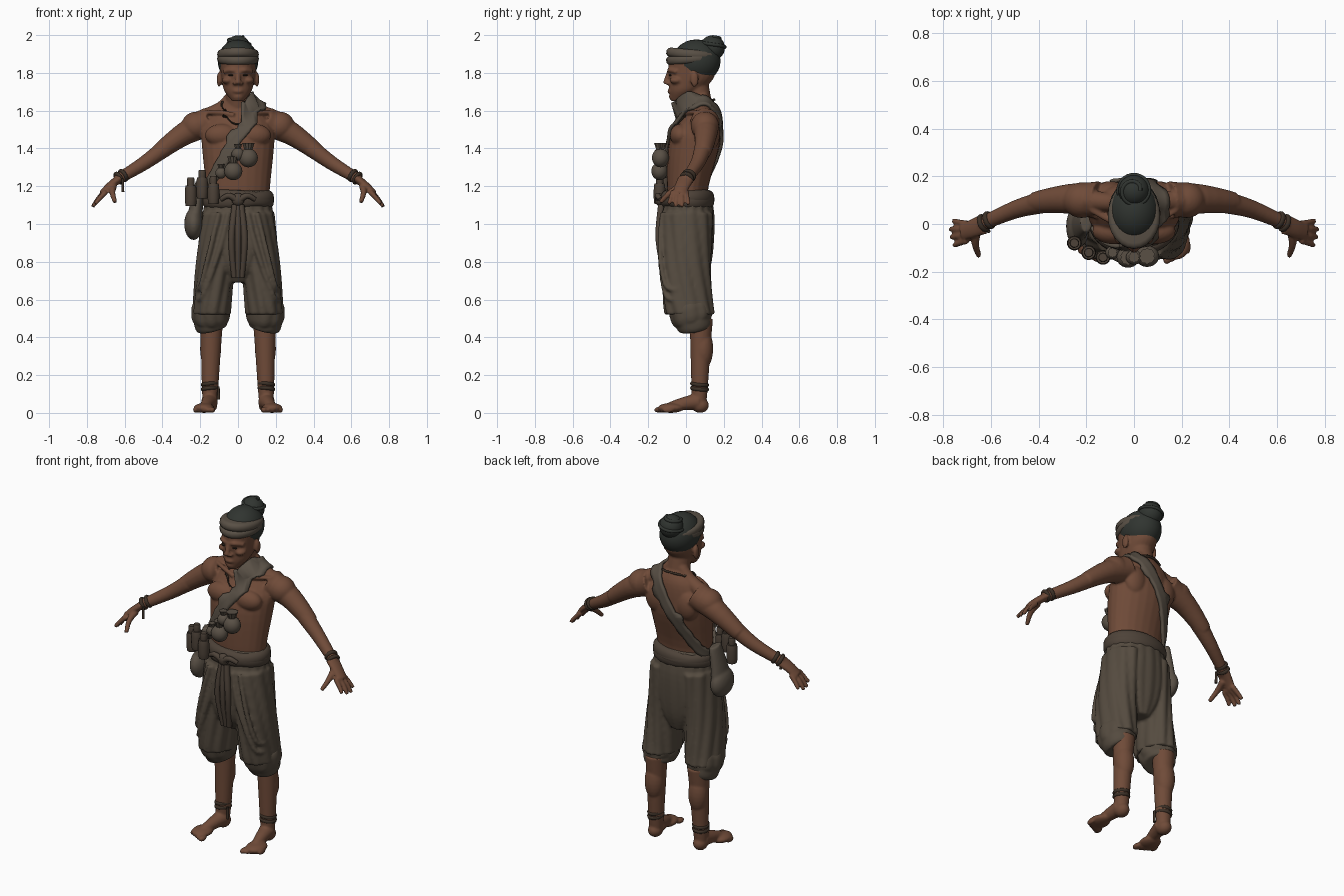
import bpy, bmesh, math
from mathutils import Vector, Matrix

if "Cube" in bpy.data.objects:
    bpy.data.objects.remove(bpy.data.objects["Cube"], do_unlink=True)

X, Y, Z = Vector((1, 0, 0)), Vector((0, 1, 0)), Vector((0, 0, 1))


def material(name, *colour):
    mat = bpy.data.materials.new(name)
    mat.use_nodes = True
    mat.diffuse_color = (*colour, 1)
    shader = next(node for node in mat.node_tree.nodes if node.type == "BSDF_PRINCIPLED")
    shader.inputs["Base Color"].default_value = (*colour, 1)
    shader.inputs["Roughness"].default_value = .8
    return mat


skin = material("brown_skin", .16, .07, .04)
trouser_cloth = material("trouser_cloth", .09, .07, .05)
sash_cloth = material("sash_cloth", .075, .055, .04)
strap_cloth = material("strap_cloth", .1, .08, .06)
hair_grey = material("dark_grey_hair", .03, .035, .03)
cord = material("dark_cord", .045, .03, .02)
eye_dark = material("eye_dark", .02, .015, .01)


def spline(points, steps=4):
    """Smoothly interpolate rows of numbers."""
    rows, last = [], len(points) - 1
    for i in range(last):
        quad = list(zip(points[max(i - 1, 0)], points[i], points[i + 1], points[min(i + 2, last)]))
        for step in range(steps):
            t = step / steps
            rows.append([b + t / 2 * (c - a + t * (2 * a - 5 * b + 4 * c - d + t * (3 * (b - c) + d - a)))
                         for a, b, c, d in quad])
    return rows + [list(points[-1])]


def loft(bm, rows, axis=None, ref=Y, sides=24, fold=0, lobes=0, twist=0):
    """Closed skin over rows of x, y, z, width, depth; depth lies along ref, folds add pleats."""
    rings = []
    for i, (x, y, z, width, depth) in enumerate(rows):
        ahead, behind = rows[min(i + 1, len(rows) - 1)], rows[max(i - 1, 0)]
        along = (Vector(axis) if axis else Vector(ahead[:3]) - Vector(behind[:3])).normalized()
        u = (ref - along * ref.dot(along)).normalized()
        v = along.cross(u)
        ring = []
        for k in range(sides):
            angle = math.tau * k / sides
            swell = 1 + fold * (abs(math.sin(angle * lobes / 2 + twist * z)) - .6)
            offset = v * width * math.cos(angle) + u * depth * math.sin(angle)
            ring.append(bm.verts.new(Vector((x, y, z)) + swell * offset))
        rings.append(ring)
    for low, high in zip(rings, rings[1:]):
        for k in range(sides):
            following = (k + 1) % sides
            bm.faces.new((low[k], low[following], high[following], high[k]))
    bm.faces.new(rings[0][::-1])
    bm.faces.new(rings[-1])


def stack(bm, rows, **options):
    """Upright form on the middle plane from rows of height, y, width, depth."""
    loft(bm, spline([(0, y, z, width, depth) for z, y, width, depth in rows]), axis=Z, **options)


def limb(bm, points, start, end, side=1, flat=1, **options):
    """Tapered form along a path; flat is depth over width, side mirrors it."""
    path = spline(points)
    rows = []
    for i, (x, y, z) in enumerate(path):
        radius = start + (end - start) * i / (len(path) - 1)
        rows.append((x * side, y, z, radius, radius * flat))
    loft(bm, rows, **options)


def band(bm, centre, width, depth, height, axis=Z, **options):
    """Ring with rounded edges, wrapped round another part."""
    rows, direction = [], Vector(axis).normalized()
    for t in (-1, -.8, -.4, 0, .4, .8, 1):
        scale = 1 - .15 * t ** 4
        rows.append((*(Vector(centre) + direction * height * t / 2), width * scale, depth * scale))
    loft(bm, rows, axis=axis, **options)


def ball(bm, centre, size, side=1):
    matrix = Matrix.Translation((centre[0] * side, *centre[1:])) @ Matrix.Diagonal((*size, 1))
    bmesh.ops.create_uvsphere(bm, u_segments=24, v_segments=14, radius=1, matrix=matrix)


def finish(bm, name, mat, voxel=0):
    """Turn the bmesh into an object, fusing its pieces when a voxel size is given."""
    bmesh.ops.recalc_face_normals(bm, faces=bm.faces)
    mesh = bpy.data.meshes.new(name)
    bm.to_mesh(mesh)
    bm.free()
    mesh.materials.append(mat)
    obj = bpy.data.objects.new(name, mesh)
    bpy.context.collection.objects.link(obj)
    bpy.ops.object.select_all(action="DESELECT")
    obj.select_set(True)
    bpy.context.view_layer.objects.active = obj
    bpy.ops.object.shade_smooth_by_angle(angle=math.radians(40))
    if voxel:
        fuse = obj.modifiers.new("fuse", "REMESH")
        fuse.mode, fuse.voxel_size, fuse.use_smooth_shade = "VOXEL", voxel, True
        soften = obj.modifiers.new("soften", "SMOOTH")
        soften.factor, soften.iterations = .5, 2
    return obj


def ribbon(name, centre, long, short, width, thick, mat, target, count=64):
    """Oval loop of cloth that hugs the target."""
    bm, strips = bmesh.new(), []
    across = long.cross(short).normalized() * width
    for i in range(count):
        angle = math.tau * i / count
        point = Vector(centre) + long * math.cos(angle) + short * math.sin(angle)
        strips.append([bm.verts.new(point + across * k / 4) for k in range(-2, 3)])
    for i, low in enumerate(strips):
        high = strips[(i + 1) % count]
        for k in range(4):
            bm.faces.new((low[k], low[k + 1], high[k + 1], high[k]))
    obj = finish(bm, name, mat)
    hug = obj.modifiers.new("hug", "SHRINKWRAP")
    hug.target, hug.wrap_mode, hug.offset = target, "ABOVE_SURFACE", thick * .6
    solid = obj.modifiers.new("thickness", "SOLIDIFY")
    solid.thickness, solid.offset = thick, 0


# Body: torso, neck and head
bm = bmesh.new()
stack(bm, [(1.05, .01, .16, .1), (1.2, .01, .17, .11), (1.4, .04, .19, .135), (1.5, .06, .19, .12),
           (1.6, .09, .13, .08), (1.66, .08, .06, .06)])
limb(bm, [(0, .085, 1.58), (0, .05, 1.76)], .064, .064)
stack(bm, [(1.65, -.05, .03, .03), (1.7, -.01, .07, .08), (1.75, .02, .085, .11), (1.8, .03, .092, .125),
           (1.9, .03, .1, .12)])
limb(bm, [(0, -.085, 1.82), (0, -.1, 1.77), (0, -.106, 1.74)], .01, .018)
ball(bm, (0, -.086, 1.703), (.028, .012, .012))
ball(bm, (0, -.07, 1.675), (.03, .02, .02))
for side in (-1, 1):
    # Nostrils, cheeks, ears and brow
    ball(bm, (.018, -.095, 1.745), (.012, .014, .01), side)
    ball(bm, (.055, -.05, 1.76), (.03, .036, .02), side)
    ball(bm, (.1, .045, 1.765), (.012, .022, .04), side)
    limb(bm, [(.01, -.09, 1.81), (.04, -.087, 1.815), (.075, -.05, 1.805)], .01, .01, side)
    # Chest, shoulder blades, shoulders, neck muscles and collarbones
    ball(bm, (.085, -.03, 1.47), (.09, .055, .06), side)
    ball(bm, (.1, .13, 1.48), (.07, .05, .09), side)
    ball(bm, (.22, .1, 1.52), (.08, .075, .075), side)
    limb(bm, [(.03, .09, 1.68), (.09, .09, 1.61), (.19, .1, 1.56)], .03, .045, side)
    limb(bm, [(.02, -.01, 1.575), (.09, .01, 1.59), (.18, .06, 1.59)], .013, .012, side)
    # Upper arm, forearm and palm
    limb(bm, [(.15, .1, 1.54), (.28, .105, 1.48), (.42, .09, 1.38)], .08, .043, side)
    limb(bm, [(.39, .09, 1.4), (.5, .06, 1.32), (.64, 0, 1.235)], .047, .028, side)
    limb(bm, [(.63, 0, 1.24), (.68, -.02, 1.2), (.72, -.035, 1.16)], .023, .018, side, flat=1.9)
    # Four fingers fanning out, then the thumb
    for i in range(4):
        reach = .055 - .012 * abs(i - 1.4)
        root, tip = -.023 * i, .014 - .035 * i
        limb(bm, [(.7, root, 1.17), (.715 + reach / 2, (root + tip) / 2, 1.135),
                  (.72 + reach, tip, 1.15 - reach * 1.2)], .015, .01, side)
    limb(bm, [(.66, -.03, 1.2), (.665, -.085, 1.165), (.65, -.135, 1.115)], .02, .011, side, ref=X)
    # Lower leg with calf
    limb(bm, [(.14, .08, .5), (.15, .07, .04)], .063, .037, side)
    ball(bm, (.145, .09, .34), (.056, .054, .11), side)
    # Foot and toes
    ball(bm, (.15, .075, .04), (.04, .046, .04), side)
    limb(bm, [(.15, .06, .06), (.165, -.03, .045), (.18, -.12, .02)], .045, .02, side, ref=X)
    ball(bm, (.18, -.08, .026), (.055, .07, .026), side)
    for i in range(5):
        ball(bm, (.138 + .022 * i, -.14 + .011 * i, .016), (.018 - .0015 * i, .03, .016), side)
body = finish(bm, "body", skin, voxel=.0068)

# Eyes
bm = bmesh.new()
for side in (-1, 1):
    ball(bm, (.036, -.084, 1.788), (.016, .007, .005), side)
finish(bm, "eyes", eye_dark)

# Hair cap and a bun with a spiral twist
bm = bmesh.new()
ball(bm, (0, .055, 1.862), (.107, .128, .115))
bun, size = Vector((0, .14, 1.933)), .066
ball(bm, bun, (size, size, size))
coil = []
for i in range(17):
    turn, drop = math.pi * i / 4, .4 + i / 9
    coil.append(bun + size * Vector((math.sin(drop) * math.cos(turn), math.sin(drop) * math.sin(turn), math.cos(drop) * .95)))
limb(bm, coil, .009, .009, ref=Z)
finish(bm, "hair", hair_grey)

# Headband and waist sash, each two crossed wraps, with a knot on the sash
bm = bmesh.new()
for tilt in (-.08, .1):
    band(bm, (0, .035, 1.885 + tilt / 8), .11, .14, .05, (0, tilt, 1))
finish(bm, "headband", strap_cloth)
bm = bmesh.new()
for tilt in (-.06, .07):
    band(bm, (0, .008, 1.13), .19, .142, .08, (tilt, tilt, 1), sides=40)
ball(bm, (0, -.14, 1.13), (.034, .024, .034))
for side in (-1, 1):
    limb(bm, [(.01, -.145, 1.13), (.05, -.15, 1.15), (.09, -.135, 1.13)], .018, .012, side)
finish(bm, "waist_sash", sash_cloth)

# Trousers: pleated hips, legs and draped folds
bm = bmesh.new()
stack(bm, [(1.18, .01, .172, .115), (1.05, .01, .185, .138), (.9, 0, .2, .145), (.78, 0, .16, .13),
           (.69, .01, .07, .09)], sides=64, fold=.05, lobes=18)
for side in (-1, 1):
    limb(bm, [(.09, .01, 1.06), (.12, 0, .8), (.135, .01, .6), (.14, .02, .52)], .1, .1, side, flat=1.3,
         axis=Z, sides=64, fold=.1, lobes=10, twist=-7 * side)
    for start in (.05, .1):
        limb(bm, [(start, -.125, 1.06), (start + .05, -.138, .86), (.17 + start / 4, -.11, .58 + start),
                  (.215, -.05, .55 + start)], .013, .013, side)
finish(bm, "trousers", trouser_cloth, voxel=.0085)

# Rolled cuffs
for side, label in ((-1, "right"), (1, "left")):
    bm = bmesh.new()
    band(bm, (.145 * side, .025, .53), .1, .11, .11, (0, -.3, 1), sides=48, fold=.08, lobes=8, twist=9 * side)
    band(bm, (.145 * side, .04, .48), .088, .095, .08, (.25 * side, -.2, 1), sides=48)
    finish(bm, label + "_cuff", trouser_cloth, voxel=.008)

# Hanging pleats at the front
bm = bmesh.new()
for shift in (-1, 0, 1):
    limb(bm, [(shift * .015, -.13, 1.1), (shift * .035, -.145, .92), (shift * .02, -.11, .72)], .018, .015)
finish(bm, "front_pleats", sash_cloth)

# Shoulder strap and necklace
ribbon("shoulder_strap", (-.04, .05, 1.42), Vector((.165, .02, .25)), Y * .19, .072, .016, strap_cloth, body)
ribbon("necklace", (0, .05, 1.6), Vector((0, .11, .065)), X * .07, .012, .012, cord, body)

# Hip bag
bm = bmesh.new()
limb(bm, [(-.2, .01, 1.22), (-.22, 0, 1.1), (-.235, -.01, .97)], .025, .045, flat=1.8)
ball(bm, (-.235, -.01, 1), (.05, .09, .085))
finish(bm, "hip_bag", strap_cloth, voxel=.008)

# Flasks with necks, and pouches tied at the top
bm = bmesh.new()
for spot in ((-.25, -.08, 1.15), (-.13, -.14, 1.16), (-.19, -.12, 1.19)):
    band(bm, spot, .031, .031, .11)
    band(bm, Vector(spot) + Z * .07, .02, .02, .05)
finish(bm, "flasks", sash_cloth)
bm = bmesh.new()
for *spot, radius in ((-.025, -.14, 1.28, .048), (.055, -.135, 1.35, .05), (0, -.14, 1.37, .034), (-.09, -.12, 1.27, .03)):
    ball(bm, spot, (radius, radius * .9, radius))
    mouth = Vector(spot) + Z * radius
    limb(bm, [mouth - Z * radius / 4, mouth + Z * radius * .6], radius * .35, radius * .65, fold=.2, lobes=10)
finish(bm, "pouches", strap_cloth)

# Bracelets, anklets and their loose ends
bm = bmesh.new()
for side in (-1, 1):
    for lift in (-.012, .012):
        band(bm, ((.62 - lift) * side, .01 + lift / 2, 1.25 + lift * .6), .037, .039, .02, (.8 * side, -.35, -.5))
        band(bm, (.15 * side, .072, .14 + lift), .047, .05, .02, (.1 * side, .1, 1))
for top in ((-.61, -.03, 1.24), (-.103, .05, .14)):
    limb(bm, [top, Vector(top) - Z * .07], .006, .008)
finish(bm, "bracelets_and_anklets", cord)
